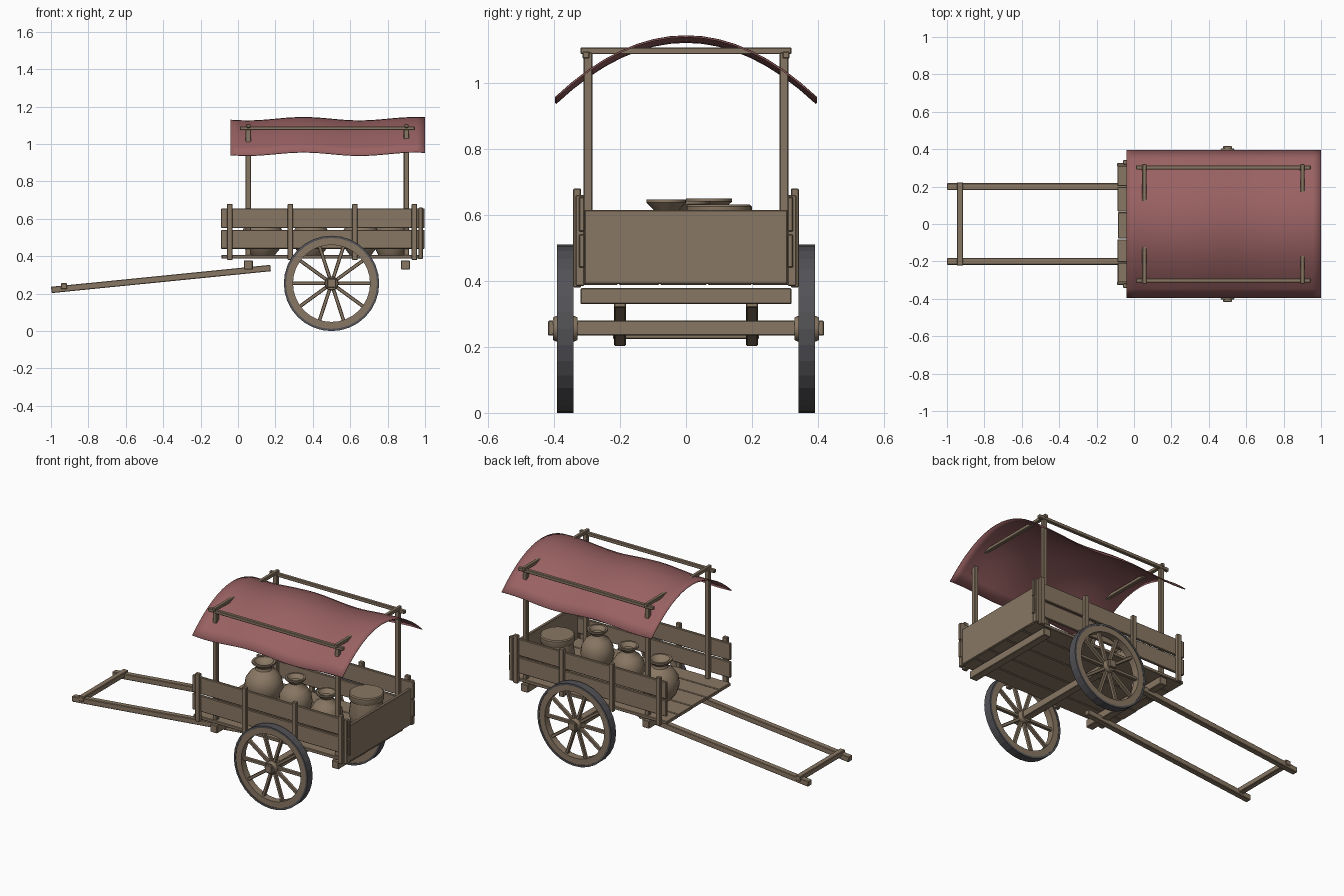
import bpy, bmesh, math, random
from mathutils import Vector, Matrix

random.seed(4)
cube = bpy.data.objects.get("Cube")
if cube:
    bpy.data.objects.remove(cube, do_unlink=True)


def material(name, rgb):
    m = bpy.data.materials.new(name)
    m.use_nodes = True
    m.diffuse_color = (*rgb, 1)
    m.node_tree.nodes["Principled BSDF"].inputs["Base Color"].default_value = (*rgb, 1)
    return m


WOOD = material("weathered_tan", (0.25, 0.185, 0.125))
CLOTH = material("faded_red_cloth", (0.32, 0.12, 0.123))
TYRE = material("dark_iron", (0.085, 0.085, 0.095))


def finish(name, bm, mat, smooth=None):
    bmesh.ops.recalc_face_normals(bm, faces=bm.faces)
    mesh = bpy.data.meshes.new(name)
    bm.to_mesh(mesh)
    bm.free()
    mesh.materials.append(mat)
    ob = bpy.data.objects.new(name, mesh)
    bpy.context.collection.objects.link(ob)
    if smooth:
        bpy.ops.object.select_all(action="DESELECT")
        ob.select_set(True)
        bpy.context.view_layer.objects.active = ob
        bpy.ops.object.shade_smooth_by_angle(angle=math.radians(smooth))
    return ob


def beam(name, x, y, z, mat=WOOD, bevel=0.003):
    """Timber spanning the given (min, max) range on each axis."""
    bm = bmesh.new()
    bmesh.ops.create_cube(bm, size=1)
    for v in bm.verts:
        v.co = [r[0] if c < 0 else r[1] for c, r in zip(v.co, (x, y, z))]
    bmesh.ops.bevel(bm, geom=bm.edges[:], offset=bevel, segments=1, affect="EDGES")
    return finish(name, bm, mat)


def mid(centre, width):
    return (centre - width / 2, centre + width / 2)


def lathe(name, profile, location, mat, segments=24, wheel=False, closed=False, smooth=40):
    """Spin a (radius, height) profile about z, or about y for wheel parts."""
    bm = bmesh.new()
    pts = profile + profile[:1] if closed else profile
    verts = [bm.verts.new((r, 0, h)) for r, h in pts]
    edges = [bm.edges.new(p) for p in zip(verts, verts[1:])]
    bmesh.ops.spin(bm, geom=verts + edges, cent=(0, 0, 0), axis=(0, 0, 1),
                   angle=math.tau, steps=segments)
    bmesh.ops.remove_doubles(bm, verts=bm.verts, dist=0.0003)
    rot = Matrix.Rotation(math.pi / 2, 4, "X") if wheel else Matrix()
    bm.transform(Matrix.Translation(location) @ rot)
    return finish(name, bm, mat, smooth)


# Floor planks with slightly uneven ends
edges = [-0.32, -0.205, -0.08, 0.065, 0.2, 0.32]
for i, (a, b) in enumerate(zip(edges, edges[1:])):
    beam(f"floor_plank_{i}", (-0.09 + random.uniform(0, 0.012), 0.98),
         (a + 0.002, b - 0.002), (0.387, 0.407))

# Cross bearers and closed end board
for name, x in (("front_bearer", 0.055), ("rear_bearer", 0.895)):
    beam(name, mid(x, 0.048), (-0.32, 0.32), (0.33, 0.378))
beam("end_board", (0.965, 0.985), (-0.308, 0.308), (0.39, 0.615))

# Slatted sides, stakes, canopy posts, rails and shafts on both sides
for side, s in (("left", 1), ("right", -1)):
    def span(a, b):
        return tuple(sorted((s * a, s * b)))

    for level, z in (("lower", (0.44, 0.54)), ("upper", (0.55, 0.655))):
        beam(f"{side}_{level}_board", (-0.09, 0.998), span(0.308, 0.325), z)
    for i, x in enumerate((-0.044, 0.28, 0.625, 0.943)):
        beam(f"{side}_stake_{i}", mid(x, 0.03), span(0.318, 0.342), (0.38, 0.68))
    beam(f"{side}_corner_stake", (0.965, 0.988), span(0.308, 0.335), (0.385, 0.66))
    for i, x in enumerate((0.055, 0.9)):
        beam(f"{side}_canopy_post_{i}", mid(x, 0.028), span(0.284, 0.31), (0.405, 1.092))
    beam(f"{side}_canopy_rail", (0.01, 0.945), span(0.292, 0.314), (1.074, 1.095))

    # Sloping pull shaft
    start, end = Vector((-0.998, s * 0.2, 0.22)), Vector((0.174, s * 0.2, 0.337))
    shaft = beam(f"{side}_shaft", mid(0, (end - start).length), mid(0, 0.036), mid(0, 0.034))
    shaft.location = (start + end) / 2
    shaft.rotation_euler.y = -math.atan2(end.z - start.z, end.x - start.x)

    # Wheel: iron tyre, wooden rim, hub and spokes
    centre = Vector((0.5, s * 0.366, 0.255))
    lathe(f"{side}_tyre", [(0.243, -0.025), (0.255, -0.025), (0.255, 0.025), (0.243, 0.025)],
          centre, TYRE, 32, True, True, 5)
    lathe(f"{side}_wheel_rim", [(0.206, -0.022), (0.244, -0.022), (0.244, 0.022), (0.206, 0.022)],
          centre, WOOD, 32, True, True, 30)
    lathe(f"{side}_hub", [(0, -0.037), (0.034, -0.037), (0.038, -0.03), (0.038, 0.03),
                          (0.034, 0.037), (0, 0.037)], centre, WOOD, 12, True)
    for i in range(10):
        spoke = beam(f"{side}_spoke_{i}", (0.025, 0.215), mid(0, 0.022), mid(0, 0.019))
        spoke.location = centre
        spoke.rotation_euler.y = i * math.tau / 10

beam("axle", mid(0.5, 0.046), (-0.418, 0.418), (0.234, 0.28))
beam("pull_bar", mid(-0.93, 0.034), (-0.222, 0.222), (0.224, 0.256))
for i, x in enumerate((0.055, 0.9)):
    beam(f"canopy_crossbeam_{i}", mid(x, 0.022), (-0.32, 0.32), (1.087, 1.108))

# Rippling arched canopy
bm = bmesh.new()
bmesh.ops.create_grid(bm, x_segments=24, y_segments=16, size=1)
for v in bm.verts:
    x, y = 0.48 + v.co.x * 0.519, v.co.y * 0.395
    ripple = 0.009 * math.cos(math.tau * (x - 0.35) / 0.6)
    v.co = (x, y, 1.133 - 0.186 * v.co.y ** 2 + ripple)
canopy = finish("canopy", bm, CLOTH, 60)
solid = canopy.modifiers.new("thickness", "SOLIDIFY")
solid.thickness = 0.005
solid.offset = 0

# Round-bellied jars with flared rims
JAR = [(0, 0), (0.6, 0), (0.85, 0.14), (1, 0.36), (0.93, 0.56), (0.7, 0.72),
       (0.42, 0.8), (0.38, 0.86), (0.62, 0.96), (0.62, 1), (0.5, 1), (0.3, 0.9), (0, 0.88)]
for i, (x, y, r, h) in enumerate(((0.13, 0.07, 0.112, 0.243),
                                  (0.39, 0.012, 0.097, 0.235),
                                  (0.655, -0.06, 0.097, 0.24))):
    lathe(f"jar_{i}", [(a * r, b * h) for a, b in JAR], (x, y, 0.407), WOOD)

# Wide lidded pot
lathe("pot", [(0, 0), (0.07, 0), (0.095, 0.05), (0.1, 0.1), (0.09, 0.18), (0, 0.18)],
      (0.82, 0.1, 0.407), WOOD)
lathe("pot_lid", [(0, 0), (0.097, 0), (0.1, 0.006), (0.1, 0.038), (0.094, 0.044), (0, 0.044)],
      (0.82, 0.1, 0.587), WOOD)
